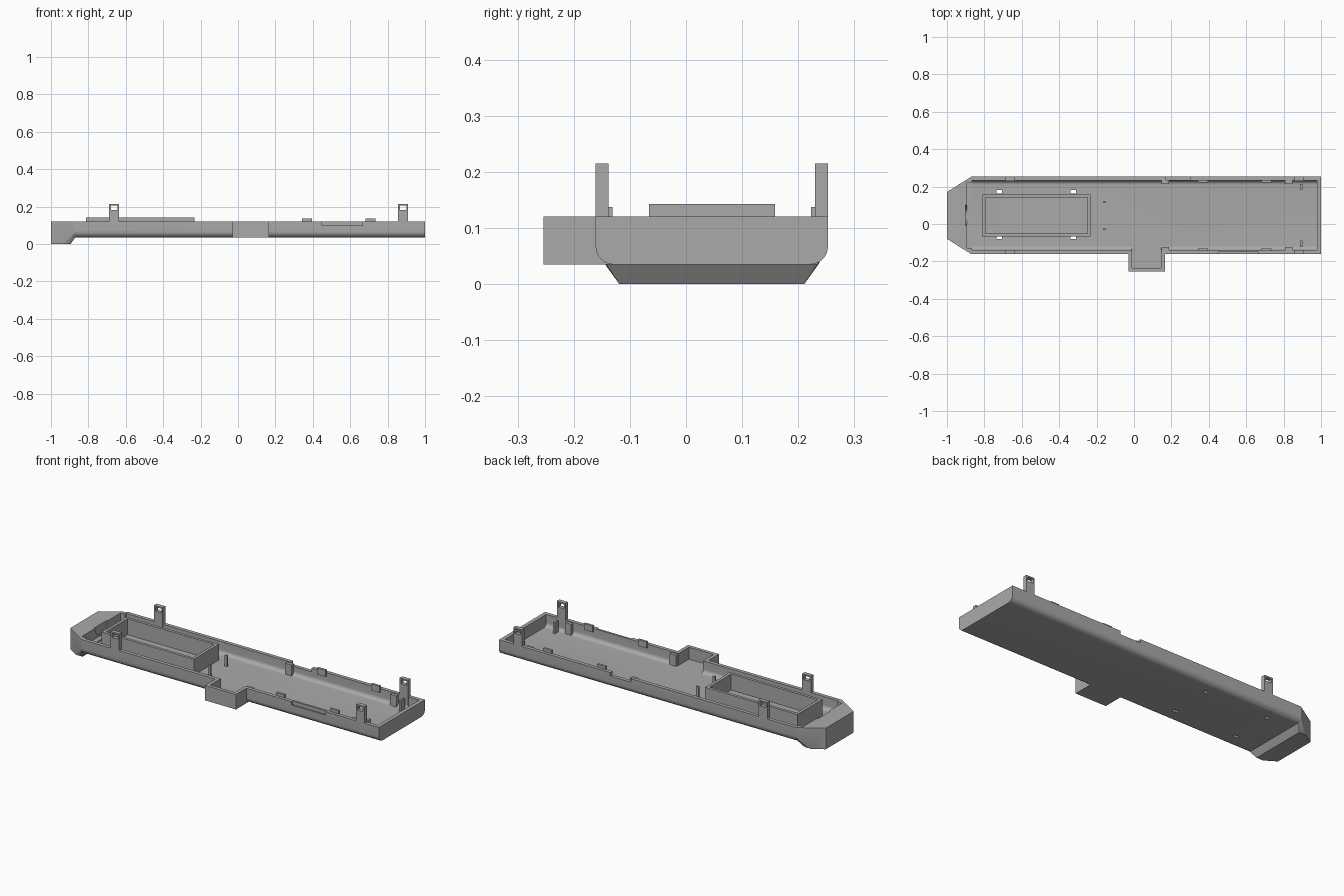
import bpy, bmesh, math
from mathutils import Vector

if "Cube" in bpy.data.objects:
    bpy.data.objects.remove(bpy.data.objects["Cube"])

grey = bpy.data.materials.new("plastic grey")
grey.use_nodes = True
grey.diffuse_color = (0.4, 0.4, 0.4, 1)
grey.node_tree.nodes["Principled BSDF"].inputs["Base Color"].default_value = (0.4, 0.4, 0.4, 1)

CY = 0.046          # centre line of the tray
HALF = 0.207        # half width of the tray
TOP, BASE, FLOOR = 0.12, 0.035, 0.052


def finish(bm, name):
    bmesh.ops.recalc_face_normals(bm, faces=bm.faces)
    mesh = bpy.data.meshes.new(name)
    bm.to_mesh(mesh)
    bm.free()
    mesh.materials.append(grey)
    ob = bpy.data.objects.new(name, mesh)
    bpy.context.collection.objects.link(ob)
    return ob


def box(name, x0, x1, y0, y1, z0, z1):
    bm = bmesh.new()
    bmesh.ops.create_cube(bm, size=1)
    for v in bm.verts:
        v.co = Vector(((x0 + x1) / 2 + v.co.x * (x1 - x0),
                       (y0 + y1) / 2 + v.co.y * (y1 - y0),
                       (z0 + z1) / 2 + v.co.z * (z1 - z0)))
    return finish(bm, name)


def channel(name, x0, x1, half, z0, z1, r):
    """Bar along x with rounded lower edges."""
    right = [(half - r + r * math.sin(a), z0 + r - r * math.cos(a))
             for a in (math.pi / 2 * i / 8 for i in range(9))] + [(half, z1)]
    section = right + [(-y, z) for y, z in reversed(right)]
    bm = bmesh.new()
    face = bm.faces.new([bm.verts.new((x0, CY + y, z)) for y, z in section])
    ext = bmesh.ops.extrude_face_region(bm, geom=[face])
    bmesh.ops.translate(bm, vec=(x1 - x0, 0, 0),
                        verts=[g for g in ext["geom"] if isinstance(g, bmesh.types.BMVert)])
    return finish(bm, name)


def bore(x0, x1, r):
    bm = bmesh.new()
    bmesh.ops.create_cone(bm, cap_ends=True, segments=48, radius1=r, radius2=r, depth=x1 - x0)
    for v in bm.verts:
        v.co = Vector(((x0 + x1) / 2 + v.co.z, CY + v.co.x, TOP + v.co.y))
    return finish(bm, "bore_cutter")


def combine(target, other, op):
    mod = target.modifiers.new(op, 'BOOLEAN')
    mod.operation, mod.solver, mod.object = op, 'EXACT', other
    bpy.context.view_layer.objects.active = target
    bpy.ops.object.modifier_apply(modifier=mod.name)
    bpy.data.objects.remove(other)


def both_sides(name, x0, x1, inner, outer, z0, z1):
    return [box(name + "_front", x0, x1, CY - outer, CY - inner, z0, z1),
            box(name + "_back", x0, x1, CY + inner, CY + outer, z0, z1)]


# Tray shell with tapered cable nose and side pocket
shell = channel("tray_shell", -0.872, 1, HALF, BASE, TOP, 0.032)
bm = bmesh.new()
for x, half, z in [(-1, 0.125, 0), (-1, 0.125, TOP), (-0.937, 0.165, 0), (-0.895, 0.165, 0),
                   (-0.87, 0.188, BASE), (-0.89, 0.19, BASE), (-0.87, HALF, 0.065),
                   (-0.87, HALF, TOP)]:
    for s in (-1, 1):
        bm.verts.new((x, CY + s * half, z))
bmesh.ops.convex_hull(bm, input=bm.verts)
combine(shell, finish(bm, "nose"), 'UNION')
combine(shell, box("pocket", -0.03, 0.165, -0.254, -0.1, BASE, TOP), 'UNION')

# Hollow interior, pocket opening and stepped cable bore
combine(shell, channel("cavity", -0.865, 0.978, HALF - 0.021, FLOOR, 0.3, 0.022), 'DIFFERENCE')
combine(shell, box("pocket_cavity", -0.01, 0.145, -0.234, -0.08, FLOOR, 0.3), 'DIFFERENCE')
for x0, x1, r in [(-1.1, -0.96, 0.075), (-0.965, -0.925, 0.106),
                  (-0.93, -0.895, 0.075), (-0.9, -0.85, 0.055)]:
    combine(shell, bore(x0, x1, r), 'DIFFERENCE')
combine(shell, box("plate_slot", -0.893, -0.86, CY - 0.175, CY + 0.175, 0.06, 0.3), 'DIFFERENCE')

# Rim notches and drain slots
combine(shell, box("front_notch", 0.45, 0.665, -0.2, CY - 0.197, 0.1, 0.3), 'DIFFERENCE')
combine(shell, box("back_notch", 0.17, 0.3, 0.2, 0.3, 0.1, 0.3), 'DIFFERENCE')
for x in (-0.72, -0.325):
    for s in (-1, 1):
        y = CY + 0.005 + s * 0.121
        combine(shell, box("drain", x - 0.015, x + 0.015, y - 0.009, y + 0.009, 0, 0.1),
                'DIFFERENCE')

# Open inner compartment
compartment = box("inner_compartment", -0.812, -0.232, -0.066, 0.159, FLOOR - 0.005, 0.143)
combine(compartment, box("hollow", -0.795, -0.249, -0.05, 0.143, FLOOR, 0.3), 'DIFFERENCE')

# Upright snap clips with windows
for i, x in enumerate((-0.662, 0.883)):
    for clip in both_sides("snap_clip_%d" % (i + 1), x - 0.027, x + 0.027,
                           HALF - 0.023, HALF, 0.07, 0.215):
        combine(clip, box("window", x - 0.018, x + 0.018, -0.5, 0.5, 0.183, 0.207), 'DIFFERENCE')

# Rim tabs, board posts, end ribs and pins
for i, x in enumerate((0.368, 0.708)):
    both_sides("rim_tab_%d" % (i + 1), x - 0.027, x + 0.027, 0.177, 0.19, 0.1, 0.137)
for i, x in enumerate((0.168, 0.828)):
    both_sides("board_post_%d" % (i + 1), x - 0.02, x + 0.02, 0.168, 0.19, FLOOR - 0.005, 0.115)
both_sides("end_rib", 0.888, 0.9, 0.135, 0.168, FLOOR - 0.005, 0.115)
both_sides("pin", -0.165, -0.15, 0.07, 0.078, FLOOR - 0.005, 0.115)

# Shading
bpy.ops.object.select_all(action='DESELECT')
shell.select_set(True)
bpy.context.view_layer.objects.active = shell
bpy.ops.object.shade_smooth_by_angle(angle=math.radians(30))
